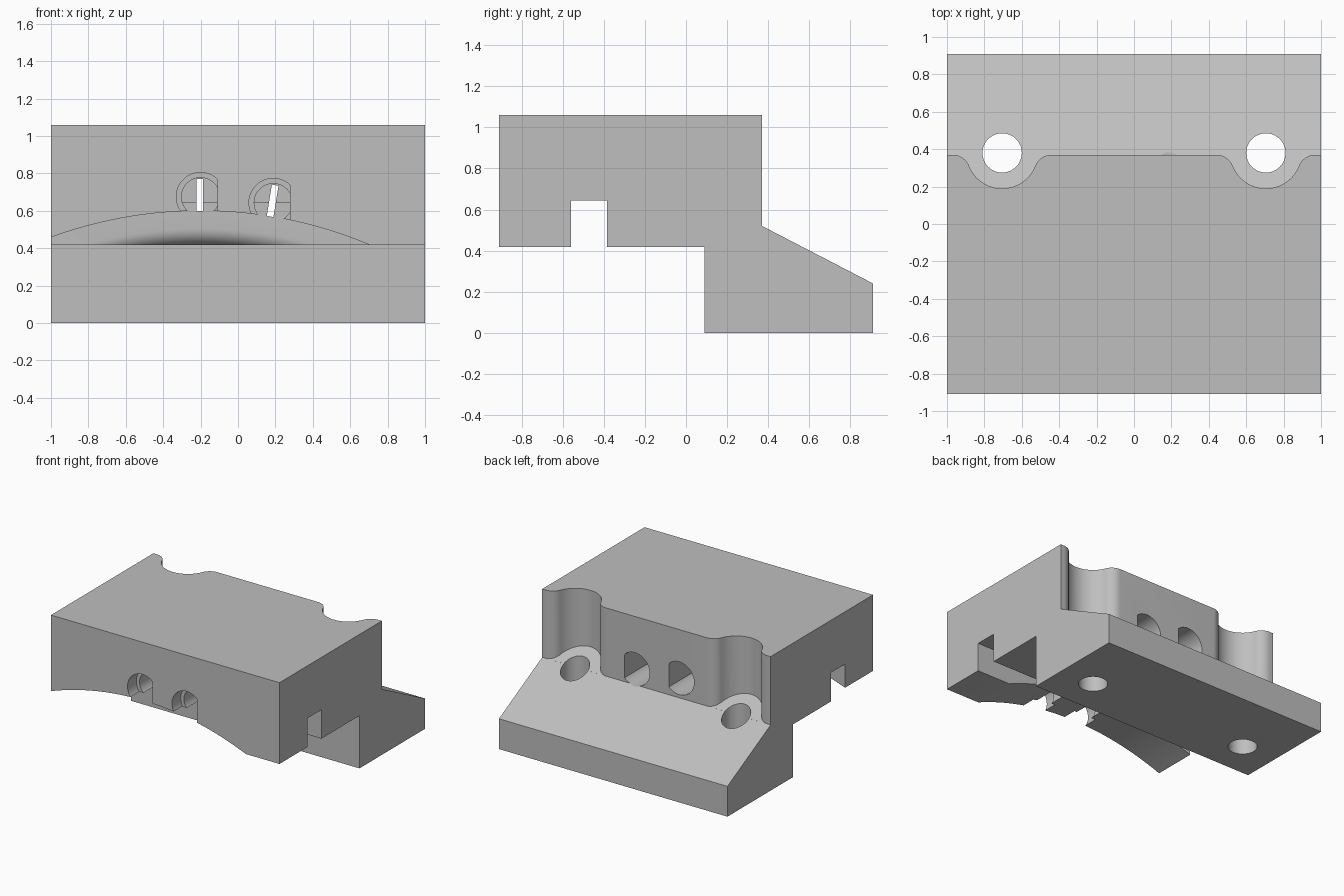
import bpy, bmesh
from math import sin, cos, pi, sqrt, atan2, radians

default = bpy.data.objects.get("Cube")
if default:
    bpy.data.objects.remove(default, do_unlink=True)

grey = bpy.data.materials.new("light grey")
grey.use_nodes = True
grey.diffuse_color = (0.52, 0.52, 0.52, 1)
grey.node_tree.nodes["Principled BSDF"].inputs["Base Color"].default_value = (0.52, 0.52, 0.52, 1)


def loft(name, rings):
    """Solid through a list of equal-length point rings, capped at both ends."""
    bm = bmesh.new()
    loops = [[bm.verts.new(p) for p in ring] for ring in rings]
    n = len(loops[0])
    for a, b in zip(loops, loops[1:]):
        for i in range(n):
            j = (i + 1) % n
            bm.faces.new((a[i], a[j], b[j], b[i]))
    bm.faces.new(loops[0])
    bm.faces.new(loops[-1])
    bmesh.ops.recalc_face_normals(bm, faces=bm.faces[:])
    mesh = bpy.data.meshes.new(name)
    bm.to_mesh(mesh)
    bm.free()
    mesh.materials.append(grey)
    obj = bpy.data.objects.new(name, mesh)
    bpy.context.scene.collection.objects.link(obj)
    return obj


def along_y(name, pts, y0, y1):
    return loft(name, [[(x, y, z) for x, z in pts] for y in (y0, y1)])


def circle(cx, cz, r, n=64):
    return [(cx + r * cos(2 * pi * i / n), cz + r * sin(2 * pi * i / n)) for i in range(n)]


# Main block: side profile (y, z) extruded across the width
SLOPE = 0.52
profile = [(-0.91, 0.417), (-0.91, 1.06), (0.37, 1.06), (0.37, 0.52), (0.91, 0.24), (0.91, 0),
           (0.09, 0), (0.09, 0.417), (-0.385, 0.417), (-0.385, 0.645), (-0.56, 0.645), (-0.56, 0.417)]
block = loft("clamp_block", [[(x, y, z) for y, z in profile] for x in (-1, 1)])
cutters = []

# Arched underside, with a rounded edge behind the cross slot
AX, AZ = -0.2, -1.73
steps = [(-1, 2.33), (-0.47, 2.33), (-0.47, 2.235)]
for i in range(11):
    a = i / 10 * pi / 2
    steps.append((-0.295 - 0.09 * cos(a), 2.235 - 0.09 * sin(a)))
cutters.append(loft("arch_cutter", [[(x, y, z) for x, z in circle(AX, AZ, r, 360)]
                                    for y, r in steps]))

# Flat-sided bores and slits, repeated around the arch axis
for turn in (0, radians(9.3)):
    cx, cz = AX + 2.405 * sin(turn), AZ + 2.405 * cos(turn)
    flat = cx + 0.09
    for r, y0, y1 in ((0.13, -1, -0.8), (0.102, -0.85, -0.5), (0.13, -0.2, 0.5)):
        pts = [(min(x, flat), z) for x, z in circle(cx, cz, r)]
        cutters.append(along_y("bore_cutter", pts, y0, y1))
    slit = []
    for u, v in ((-1, -1), (1, -1), (1, 1), (-1, 1)):
        dx, dz = u * 0.018, v * 0.085 + 0.01
        slit.append((cx - 0.005 + dx * cos(turn) + dz * sin(turn),
                     cz - dx * sin(turn) + dz * cos(turn)))
    cutters.append(along_y("slit_cutter", slit, -0.6, 0))

# Bolt holes and blended clearance scallops above the slope
R, F, CY, EDGE = 0.19, 0.095, 0.38, 0.37
fy = EDGE - F
fx = sqrt((R + F) ** 2 - (CY - fy) ** 2)
lean = atan2(CY - fy, fx)
half = [(fx, EDGE + 0.04)]
for i in range(13):
    a = pi / 2 + i / 12 * (pi / 2 - lean)
    half.append((fx + F * cos(a), fy + F * sin(a)))
for i in range(1, 17):
    a = -lean - i / 16 * (pi / 2 - lean)
    half.append((R * cos(a), CY + R * sin(a)))
outline = half + [(-x, y) for x, y in reversed(half[:-1])]
for cx in (-0.705, 0.705):
    low = [(cx + x, y, 0.5203 + (EDGE - y) * SLOPE * 0.997) for x, y in outline]
    cutters.append(loft("scallop_cutter", [low, [(x, y, 1.3) for x, y, z in low]]))
    ring = circle(cx, CY, 0.105)
    cutters.append(loft("bolt_hole_cutter", [[(x, y, z) for x, y in ring] for z in (-0.2, 1.2)]))

# Cut everything, then drop the helpers
bpy.context.view_layer.objects.active = block
block.select_set(True)
for cutter in cutters:
    cutter.hide_render = True
    mod = block.modifiers.new("cut", "BOOLEAN")
    mod.operation = "DIFFERENCE"
    mod.solver = "EXACT"
    mod.object = cutter
    bpy.ops.object.modifier_apply(modifier=mod.name)
for cutter in cutters:
    bpy.data.objects.remove(cutter, do_unlink=True)

bpy.ops.object.shade_smooth_by_angle(angle=radians(25))
